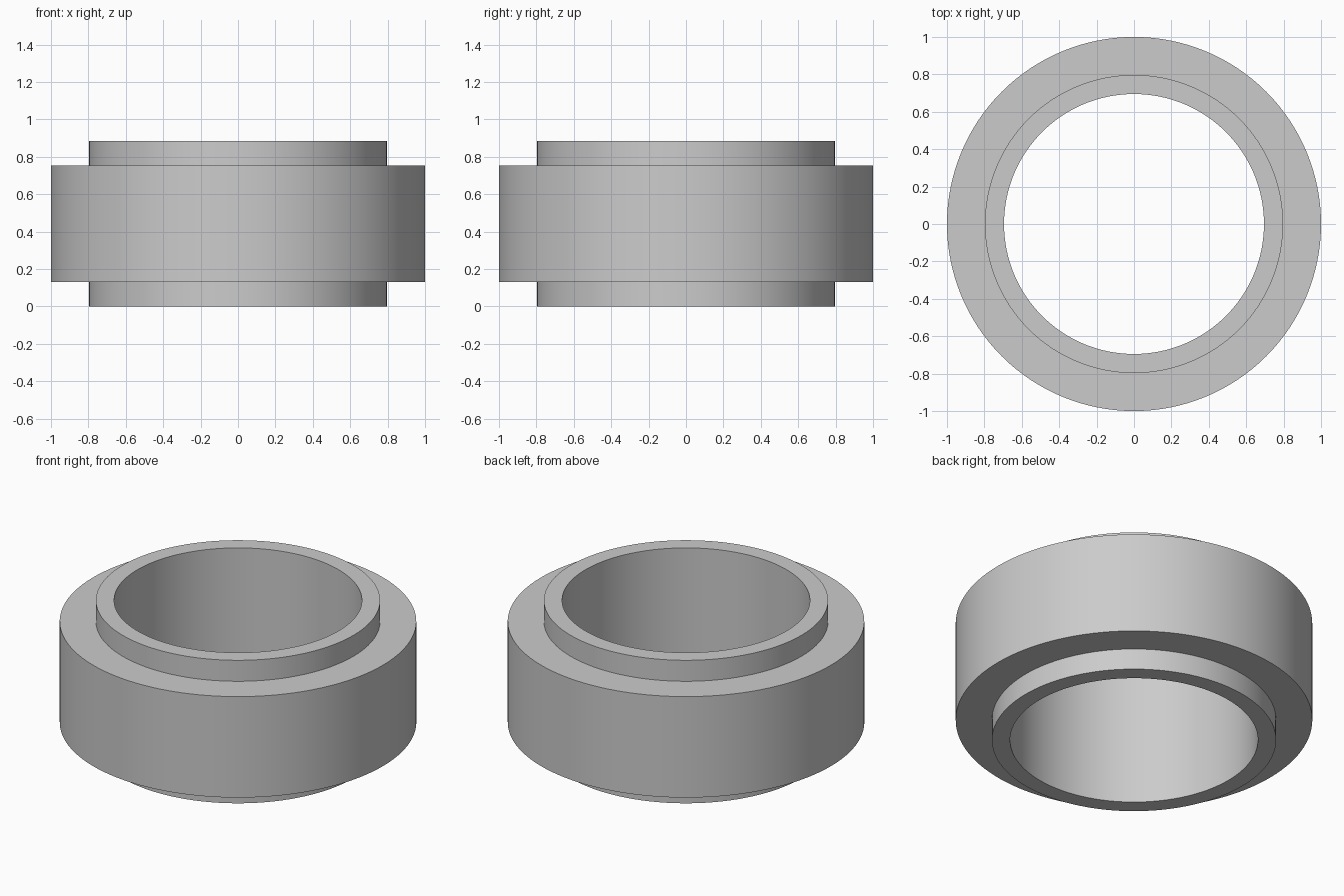
import bpy
import bmesh
from math import radians, tau
from mathutils import Matrix

cube = bpy.data.objects.get("Cube")
if cube:
    bpy.data.objects.remove(cube, do_unlink=True)

SEGMENTS = 128
BORE, SLEEVE, RIM = 0.695, 0.797, 1.0
HEIGHT, STEP = 0.885, 0.13

# Plain grey material
grey = bpy.data.materials.new("plain grey")
grey.use_nodes = True
colour = (0.6, 0.6, 0.6, 1.0)
grey.diffuse_color = colour
grey.node_tree.nodes["Principled BSDF"].inputs["Base Color"].default_value = colour

# Stepped ring cross-section as (radius, height), from the bottom of the bore outward
profile = [
    (BORE, 0), (SLEEVE, 0),
    (SLEEVE, STEP), (RIM, STEP),
    (RIM, HEIGHT - STEP), (SLEEVE, HEIGHT - STEP),
    (SLEEVE, HEIGHT), (BORE, HEIGHT),
]

# Revolve the closed cross-section around the z axis
bm = bmesh.new()
loops = []
for i in range(SEGMENTS):
    turn = Matrix.Rotation(tau * i / SEGMENTS, 3, "Z")
    loops.append([bm.verts.new(turn @ bm.verts.new((r, 0, z)).co) for r, z in profile])
bmesh.ops.delete(bm, geom=[v for v in bm.verts if v not in {w for l in loops for w in l}],
                 context="VERTS")
for i, here in enumerate(loops):
    ahead = loops[(i + 1) % SEGMENTS]
    for j in range(len(profile)):
        k = (j + 1) % len(profile)
        bm.faces.new((here[j], ahead[j], ahead[k], here[k]))
bmesh.ops.recalc_face_normals(bm, faces=bm.faces)

mesh = bpy.data.meshes.new("stepped_ring")
bm.to_mesh(mesh)
bm.free()
mesh.materials.append(grey)

ring = bpy.data.objects.new("stepped_ring", mesh)
bpy.context.collection.objects.link(ring)

# Smooth walls with crisp rims
bpy.ops.object.select_all(action="DESELECT")
ring.select_set(True)
bpy.context.view_layer.objects.active = ring
bpy.ops.object.shade_smooth_by_angle(angle=radians(30))
